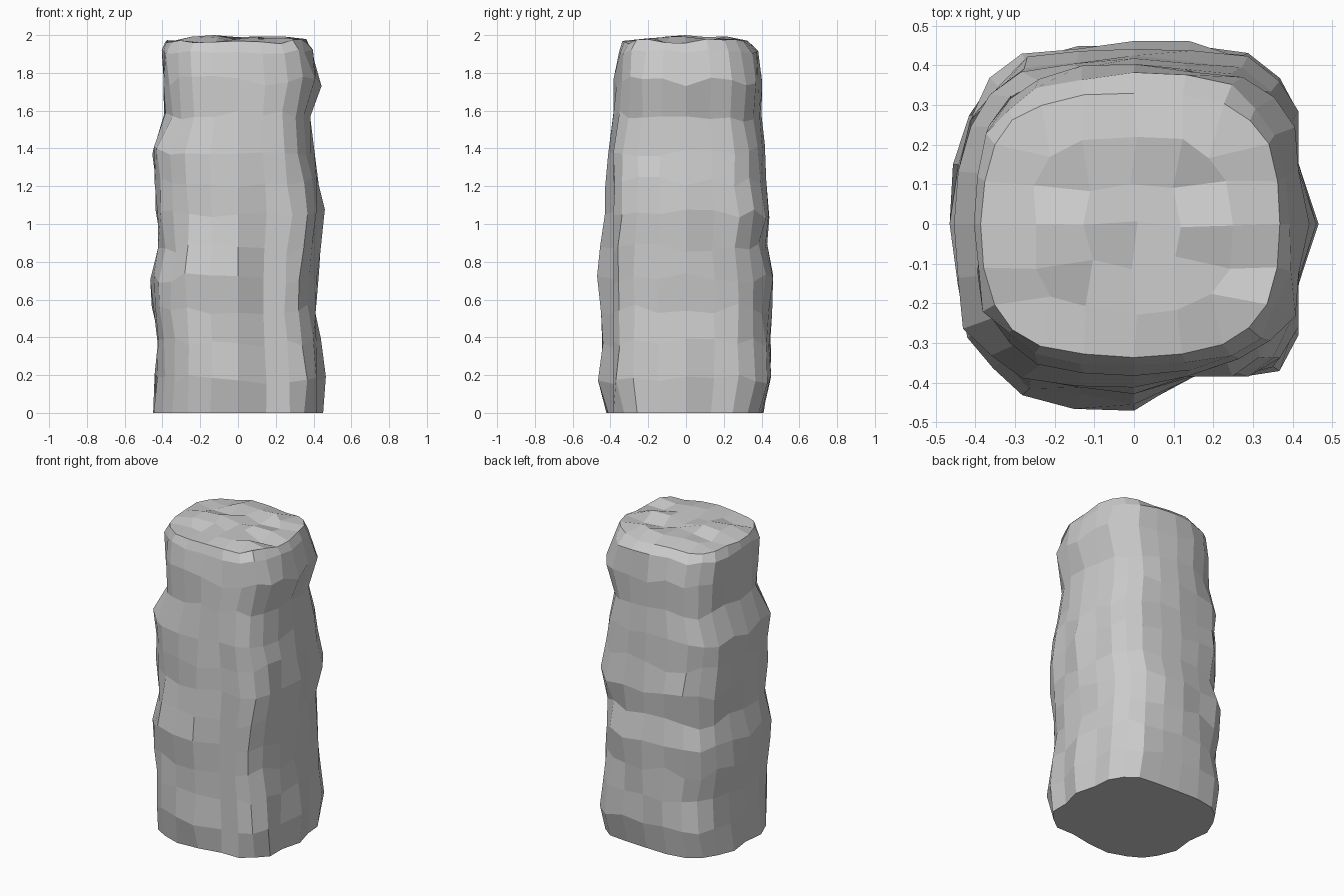
import bpy, bmesh, random

if "Cube" in bpy.data.objects:
    bpy.data.objects.remove(bpy.data.objects["Cube"])

random.seed(7)
N = 6  # cells across each face

# height, then reach to left, right, front and back
LEVELS = [
    (0.00, .45, .46, .43, .42), (0.18, .44, .465, .47, .465),
    (0.37, .425, .445, .46, .46), (0.55, .46, .42, .465, .455),
    (0.71, .46, .425, .47, .465), (0.87, .43, .435, .45, .435),
    (1.05, .44, .468, .43, .46), (1.22, .455, .445, .43, .43),
    (1.39, .468, .405, .43, .42), (1.57, .39, .395, .395, .40),
    (1.76, .40, .45, .385, .405), (1.91, .415, .40, .36, .38),
    (1.965, .385, .37, .335, .33),
]


def section(u, v, level):
    """Map a square grid point to the rounded-square cross-section."""
    _, left, right, front, back = level
    m = max(abs(u), abs(v))
    if m == 0:
        return 0.0, 0.0
    s = m / (abs(u) ** 3 + abs(v) ** 3) ** (1 / 3)
    return u * s * (right if u > 0 else left), v * s * (back if v > 0 else front)


def perimeter():
    r = range(N)
    return ([(i, 0) for i in r] + [(N, i) for i in r]
            + [(N - i, N) for i in r] + [(0, N - i) for i in r])


bm = bmesh.new()
ring_keys = perimeter()
rings = []

# Rough sides
for k, level in enumerate(LEVELS):
    ring = []
    rim = k == len(LEVELS) - 1
    for i, j in ring_keys:
        u, v = 2 * i / N - 1, 2 * j / N - 1
        x, y = section(u, v, level)
        f = 1 + random.uniform(-0.045, 0.012) * (0.4 if rim else 1)
        x, y = x * f, y * f
        if j == 0 and i in (4, 5) and not rim:      # hollow right part of the front
            y = max(y, -0.385)
        if i == N and j not in (0, 3, N) and not rim:  # flatter right side
            x = min(x, 0.415)
        z = level[0]
        if 0 < k < len(LEVELS) - 2:
            z += random.uniform(-0.03, 0.03)
        elif k:
            z += random.uniform(-0.012, 0.015)
        ring.append(bm.verts.new((x, y, z)))
    rings.append(ring)

n = len(ring_keys)
for a, b in zip(rings, rings[1:]):
    for i in range(n):
        bm.faces.new((a[i], a[(i + 1) % n], b[(i + 1) % n], b[i]))

# Uneven top
top = dict(zip(ring_keys, rings[-1]))
for i in range(1, N):
    for j in range(1, N):
        x, y = section(2 * i / N - 1, 2 * j / N - 1, LEVELS[-1])
        z = 2.0 if (i, j) == (2, 3) else random.uniform(1.955, 1.995)
        top[i, j] = bm.verts.new((x + random.uniform(-.01, .01),
                                  y + random.uniform(-.01, .01), z))
for i in range(N):
    for j in range(N):
        bm.faces.new((top[i, j], top[i + 1, j], top[i + 1, j + 1], top[i, j + 1]))

# Flat base
bm.faces.new(rings[0][::-1])
bmesh.ops.recalc_face_normals(bm, faces=bm.faces)

mesh = bpy.data.meshes.new("stone_pillar")
bm.to_mesh(mesh)
bm.free()
pillar = bpy.data.objects.new("stone_pillar", mesh)
bpy.context.collection.objects.link(pillar)
